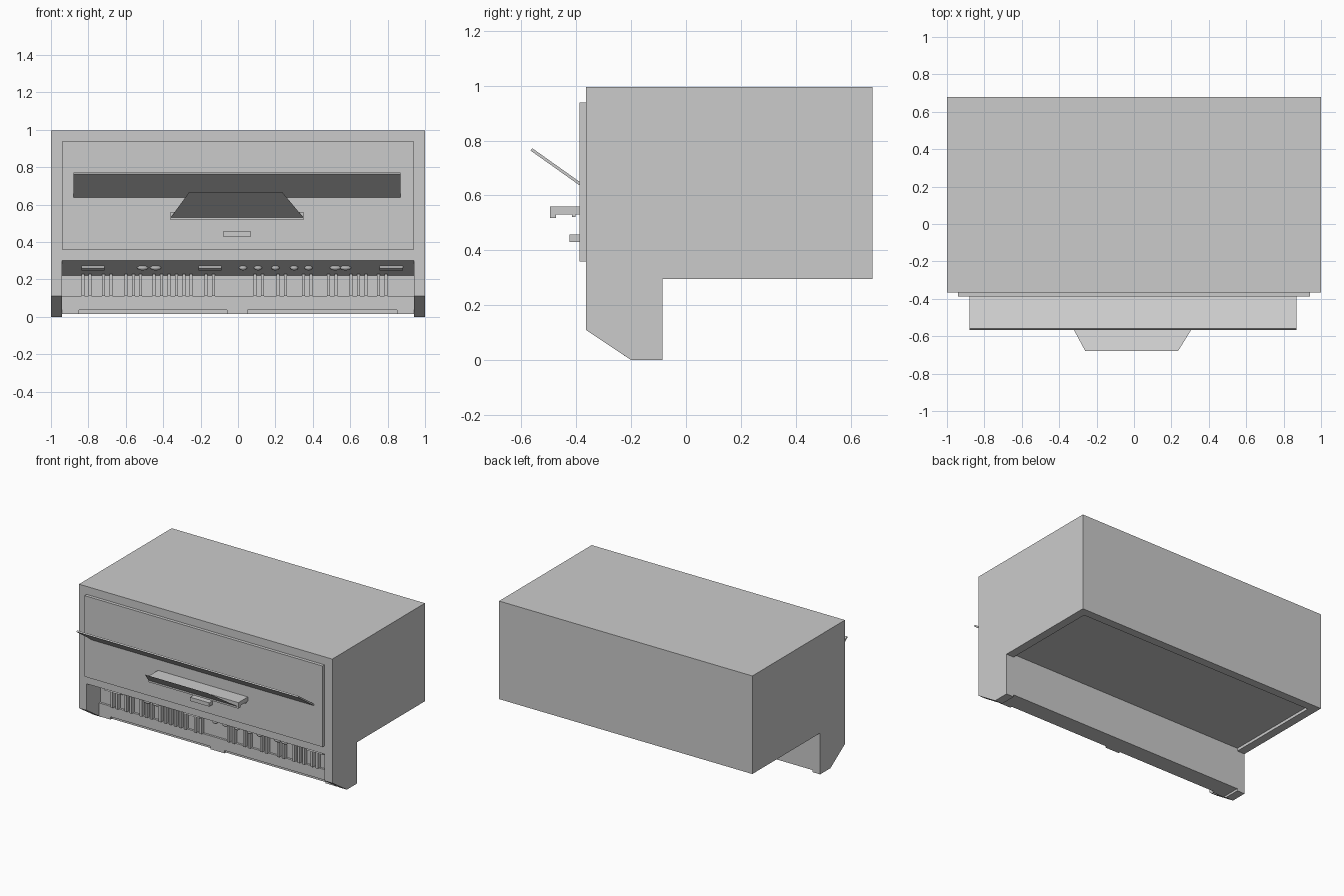
import bpy
import bmesh
from math import atan2
from mathutils import Matrix, Vector

cube = bpy.data.objects.get("Cube")
if cube:
    bpy.data.objects.remove(cube, do_unlink=True)

GREY = (0.6, 0.6, 0.6, 1.0)
grey = bpy.data.materials.new("plain grey")
grey.use_nodes = True
grey.diffuse_color = GREY
grey.node_tree.nodes["Principled BSDF"].inputs["Base Color"].default_value = GREY


def finish(name, bm):
    bmesh.ops.recalc_face_normals(bm, faces=bm.faces)
    mesh = bpy.data.meshes.new(name)
    bm.to_mesh(mesh)
    bm.free()
    mesh.materials.append(grey)
    obj = bpy.data.objects.new(name, mesh)
    bpy.context.collection.objects.link(obj)
    return obj


def prism(name, profile, x0, x1):
    """Extrude a (y, z) profile along x."""
    bm = bmesh.new()
    face = bm.faces.new([bm.verts.new((x0, y, z)) for y, z in profile])
    ext = bmesh.ops.extrude_face_region(bm, geom=[face])
    verts = [v for v in ext["geom"] if isinstance(v, bmesh.types.BMVert)]
    bmesh.ops.translate(bm, verts=verts, vec=(x1 - x0, 0, 0))
    return finish(name, bm)


def box(name, x0, x1, y0, y1, z0, z1):
    return prism(name, [(y0, z0), (y1, z0), (y1, z1), (y0, z1)], x0, x1)


FRONT, BACK, WALL, REAR = -0.365, 0.68, -0.21, -0.085
TOP, FLOOR, INNER = 0.995, 0.295, 0.94

# Side walls with chamfered feet
side = [(FRONT, TOP), (BACK, TOP), (BACK, FLOOR), (REAR, FLOOR),
        (REAR, 0), (-0.2, 0), (FRONT, 0.11)]
prism("right_side_wall", side, -1, -INNER)
prism("left_side_wall", side, INNER, 1)

# Main body: sloping control soffit, lower wall and recessed underside
middle = [(FRONT, TOP), (BACK, TOP), (BACK, FLOOR), (0.62, FLOOR),
          (0.62, FLOOR + 0.02), (REAR, FLOOR + 0.02), (REAR, 0.015),
          (WALL, 0.015), (WALL, 0.22), (FRONT, 0.3)]
prism("main_body", middle, -INNER, INNER)

# Front panel and its fittings
box("front_panel", -INNER, INNER, -0.388, FRONT, 0.36, 0.938)
prism("long_flap", [(-0.388, 0.637), (-0.388, 0.65), (-0.56, 0.772), (-0.567, 0.764)], -0.88, 0.87)
shelf = [(-0.388, 0.56), (-0.495, 0.56), (-0.495, 0.517), (-0.473, 0.517),
         (-0.473, 0.53), (-0.388, 0.53)]
prism("shelf", shelf, -0.36, 0.35)
box("shelf_rib", -0.36, 0.35, -0.415, -0.402, 0.522, 0.531)
box("small_catch", -0.08, 0.07, -0.425, -0.388, 0.43, 0.457)

# Thin tray sloping up and out from the shelf
bm = bmesh.new()
bm.faces.new([bm.verts.new(p) for p in
              ((-0.36, -0.495, 0.53), (0.35, -0.495, 0.53),
               (0.235, -0.68, 0.668), (-0.26, -0.68, 0.668))])
finish("sloping_tray", bm)

# Lower front plate, cut away under two long stretches
box("lower_plate", -INNER, INNER, -0.225, WALL, 0.035, 0.11)
for i, (a, b) in enumerate(((-INNER, -0.85), (-0.06, 0.05), (0.85, INNER))):
    box(f"lower_plate_foot_{i}", a, b, -0.225, WALL, 0.015, 0.035)

# Upright slats in small groups
groups = [(-0.81, 2), (-0.70, 2), (-0.56, 3), (-0.41, 3), (-0.29, 3), (-0.15, 2),
          (0.11, 2), (0.235, 2), (0.37, 2), (0.505, 2), (0.645, 3), (0.77, 2)]
for centre, count in groups:
    for k in range(count):
        x = centre + (k - (count - 1) / 2) * 0.04
        box("slat", x - 0.008, x + 0.008, -0.24, WALL, 0.11, 0.228)

# Knobs and flat switches along the sloping soffit
tilt = Matrix.Rotation(atan2(-0.08, 0.155), 4, "X")
mid = Vector((0, -0.295, 0.264))


def knob(name, x, half_width):
    bm = bmesh.new()
    bmesh.ops.create_uvsphere(bm, u_segments=16, v_segments=8, radius=1)
    size = Matrix.Diagonal((half_width, 0.018, 0.016, 1))
    bm.transform(Matrix.Translation(mid + Vector((x, 0, 0))) @ tilt @ size)
    for f in bm.faces:
        f.smooth = True
    finish(name, bm)


for x in (0.027, 0.107, 0.2, 0.3, 0.377):
    knob("round_knob", x, 0.022)
for x in (-0.51, -0.44, 0.52, 0.575):
    knob("oval_knob", x, 0.03)
for x in (-0.775, -0.15, 0.82):
    bm = bmesh.new()
    bmesh.ops.create_cube(bm, size=1)
    size = Matrix.Diagonal((0.125, 0.03, 0.02, 1))
    bm.transform(Matrix.Translation(mid + Vector((x, 0, 0))) @ tilt @ size)
    finish("flat_switch", bm)
